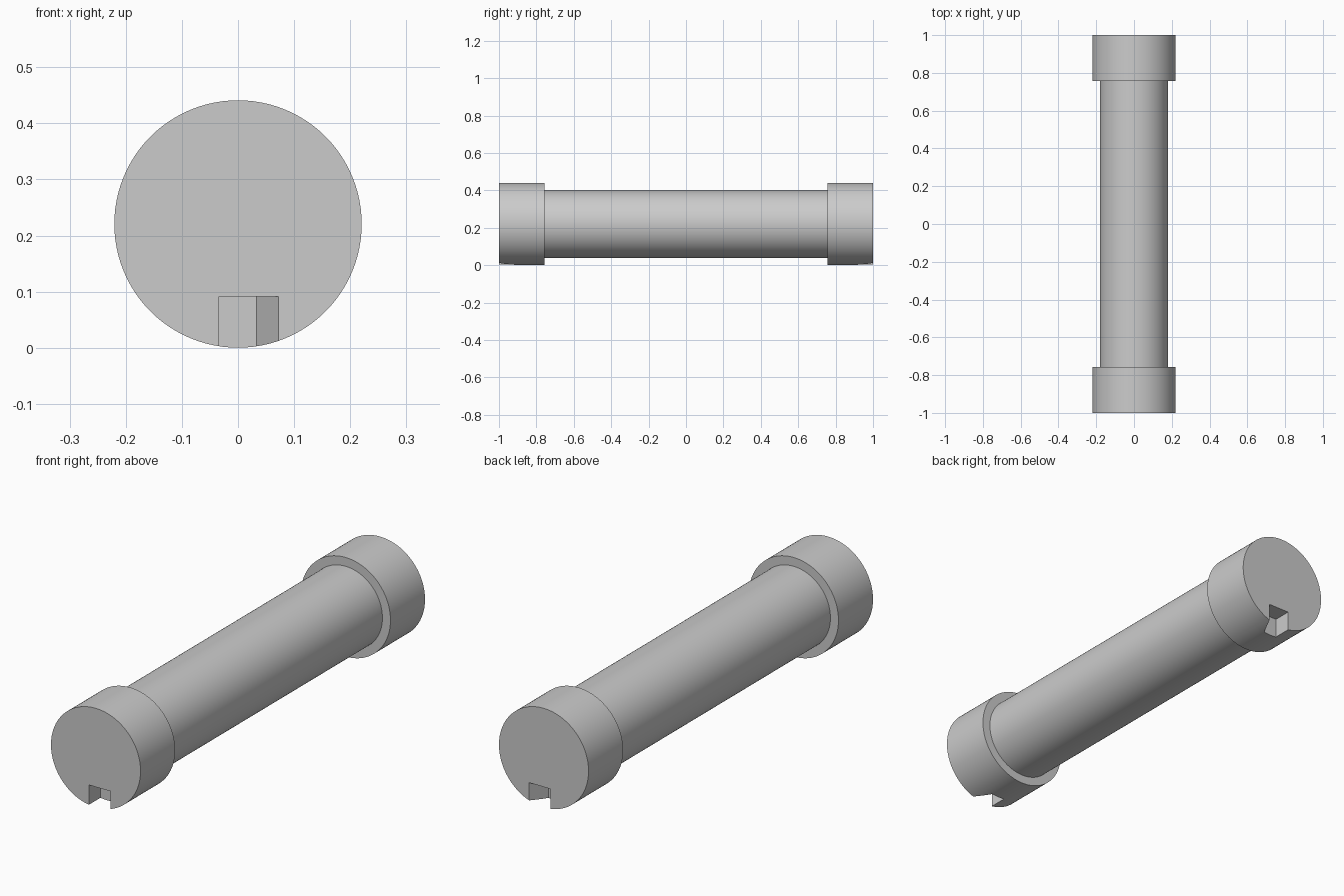
import bpy
import bmesh
import math
from mathutils import Vector

default = bpy.data.objects.get("Cube")
if default:
    bpy.data.objects.remove(default, do_unlink=True)

CAP_R, TUBE_R = 0.2205, 0.181
CAP_INNER, END = 0.757, 1.0
NOTCH_DEPTH, NOTCH_TOP = 0.082, 0.091

grey = bpy.data.materials.new("plain_grey")
grey.use_nodes = True
grey.diffuse_color = (0.6, 0.6, 0.6, 1)
grey.node_tree.nodes["Principled BSDF"].inputs["Base Color"].default_value = (0.6, 0.6, 0.6, 1)


def rod(name, radius, y0, y1):
    """Round bar lying along y."""
    bpy.ops.mesh.primitive_cylinder_add(
        vertices=96, radius=radius, depth=y1 - y0,
        location=(0, (y0 + y1) / 2, CAP_R), rotation=(math.pi / 2, 0, 0))
    obj = bpy.context.object
    obj.name = name
    obj.data.materials.append(grey)
    bpy.ops.object.transform_apply(location=True, rotation=True, scale=True)
    return obj


def notch_cutter(side):
    """Slot prism with one straight wall and one slanted wall."""
    slope = (0.072 - 0.033) / NOTCH_DEPTH
    inner, outer = END - NOTCH_DEPTH, END + 0.05
    plan = [(-0.034, outer), (-0.034, inner), (0.033, inner),
            (0.033 + slope * (outer - inner), outer)]
    bm = bmesh.new()
    face = bm.faces.new([bm.verts.new((x, side * y, -0.1)) for x, y in plan])
    top = bmesh.ops.extrude_face_region(bm, geom=[face])["geom"]
    bmesh.ops.translate(bm, vec=Vector((0, 0, NOTCH_TOP + 0.1)),
                        verts=[v for v in top if isinstance(v, bmesh.types.BMVert)])
    bmesh.ops.recalc_face_normals(bm, faces=bm.faces[:])
    mesh = bpy.data.meshes.new("notch_cutter")
    bm.to_mesh(mesh)
    bm.free()
    mesh.materials.append(grey)
    cutter = bpy.data.objects.new("notch_cutter", mesh)
    bpy.context.collection.objects.link(cutter)
    cutter.hide_render = True
    return cutter


def smooth(obj):
    bpy.ops.object.select_all(action="DESELECT")
    obj.select_set(True)
    bpy.context.view_layer.objects.active = obj
    bpy.ops.object.shade_smooth_by_angle(angle=math.radians(30))


# Slim tube between the caps
smooth(rod("tube", TUBE_R, -CAP_INNER, CAP_INNER))

# Wider end caps, each with a slot under its outer face
for name, side in (("front_cap", -1), ("back_cap", 1)):
    y0, y1 = sorted((side * CAP_INNER, side * END))
    cap = rod(name, CAP_R, y0, y1)
    cutter = notch_cutter(side)
    cut = cap.modifiers.new("notch", "BOOLEAN")
    cut.operation = "DIFFERENCE"
    cut.solver = "EXACT"
    cut.object = cutter
    bpy.context.view_layer.objects.active = cap
    bpy.ops.object.modifier_apply(modifier=cut.name)
    bpy.data.objects.remove(cutter, do_unlink=True)
    smooth(cap)
